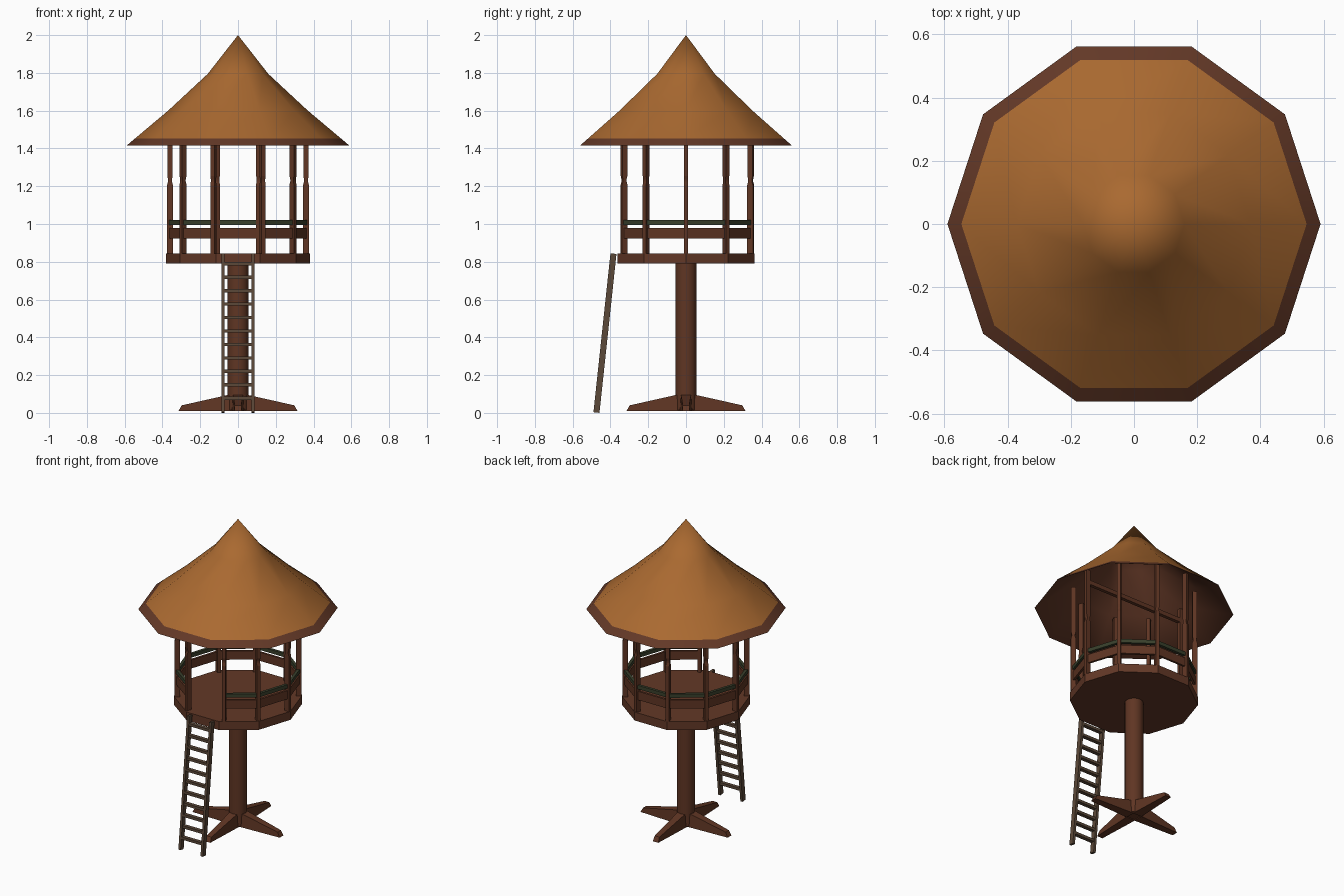
import bpy, bmesh, math
from mathutils import Vector

if "Cube" in bpy.data.objects:
    bpy.data.objects.remove(bpy.data.objects["Cube"])

def material(name, rgb):
    m = bpy.data.materials.new(name)
    m.diffuse_color = (*rgb, 1)
    m.use_nodes = True
    m.node_tree.nodes["Principled BSDF"].inputs["Base Color"].default_value = m.diffuse_color
    return m

THATCH = material("thatch_orange", (0.40, 0.142, 0.030))
TRIM = material("trim_brown", (0.125, 0.040, 0.020))
WOOD = material("wood_brown", (0.115, 0.036, 0.017))
LADDER = material("ladder_grey_brown", (0.105, 0.065, 0.040))
RAIL = material("rail_green", (0.040, 0.050, 0.024))

def finish(name, bm, mats, smooth=None, normals=True):
    if normals:
        bmesh.ops.recalc_face_normals(bm, faces=bm.faces)
    me = bpy.data.meshes.new(name)
    bm.to_mesh(me)
    bm.free()
    for m in mats:
        me.materials.append(m)
    ob = bpy.data.objects.new(name, me)
    bpy.context.collection.objects.link(ob)
    if smooth:
        bpy.context.view_layer.objects.active = ob
        ob.select_set(True)
        bpy.ops.object.shade_smooth_by_angle(angle=math.radians(smooth))
        ob.select_set(False)
    return ob

def loft(bm, rings, caps=True):
    """Skin a list of equally long point rings."""
    vs = [[bm.verts.new(p) for p in r] for r in rings]
    n = len(vs[0])
    for a, b in zip(vs, vs[1:]):
        for i in range(n):
            j = (i + 1) % n
            bm.faces.new((a[i], a[j], b[j], b[i]))
    if caps:
        bm.faces.new(vs[0][::-1])
        bm.faces.new(vs[-1])
    return vs

def circle(r, z, n):
    return [(r * math.cos(2 * math.pi * i / n), r * math.sin(2 * math.pi * i / n), z)
            for i in range(n)]

def beam(name, a, b, width, height, mat, side=None):
    """Box from a to b; side is its width direction."""
    a, b = Vector(a), Vector(b)
    d = (b - a).normalized()
    s = Vector(side) if side else d.cross(Vector((0, 0, 1))).normalized()
    u = s.cross(d).normalized()
    bm = bmesh.new()
    loft(bm, [[p + s * i * width / 2 + u * j * height / 2
               for i, j in ((-1, -1), (1, -1), (1, 1), (-1, 1))] for p in (a, b)])
    return finish(name, bm, [mat])

# Roof: ten-sided thatch shell with a brown rim and a brown inside
profile = [(0.59, 1.415), (0.546, 1.452), (0.37, 1.60), (0.16, 1.795)]
bm = bmesh.new()
outer = loft(bm, [circle(r, z, 10) for r, z in profile], caps=False)
apex = bm.verts.new((0, 0, 2.0))
for i in range(10):
    bm.faces.new((outer[-1][i], outer[-1][(i + 1) % 10], apex))
for f in bm.faces:
    f.material_index = 1 if f.calc_center_median().z < 1.452 else 0
outer_faces = set(bm.faces)
under = [(0.588, 1.415), (0.37, 1.587), (0.16, 1.78)]
inner = loft(bm, [circle(r, z, 10) for r, z in under], caps=False)
tip = bm.verts.new((0, 0, 1.98))
for i in range(10):
    bm.faces.new((inner[-1][i], inner[-1][(i + 1) % 10], tip))
    j = (i + 1) % 10
    bm.faces.new((outer[0][i], outer[0][j], inner[0][j], inner[0][i]))
for f in bm.faces:
    if f not in outer_faces:
        f.material_index = 1
finish("roof", bm, [THATCH, TRIM], smooth=50)

# Platform
bm = bmesh.new()
loft(bm, [circle(0.38, 0.79, 10), circle(0.38, 0.845, 10)])
finish("platform", bm, [TRIM])

# Central trunk
bm = bmesh.new()
loft(bm, [circle(0.055, 0.015, 16), circle(0.055, 0.80, 16)])
finish("trunk", bm, [WOOD], smooth=40)

# Four tapered feet
for k in range(4):
    c, s = math.cos(k * math.pi / 2), math.sin(k * math.pi / 2)
    bm = bmesh.new()
    rings = []
    for r_low, r_top, z_top, w in ((0.03, 0.03, 0.1, 0.032), (0.315, 0.298, 0.04, 0.02)):
        pts = [(r_low, -w, 0.01), (r_low, w, 0.01),
               (r_top, w * 0.85, z_top), (r_top, -w * 0.85, z_top)]
        rings.append([(x * c - y * s, x * s + y * c, z) for x, y, z in pts])
    loft(bm, rings)
    finish(f"foot_{k + 1}", bm, [WOOD])

# Posts on the platform corners, the front pair moved apart for the entrance
spots = [Vector((0.13, -0.328, 0))]
spots += [Vector((0.36 * math.cos(math.radians(a)), 0.36 * math.sin(math.radians(a)), 0))
          for a in range(-36, 217, 36)]
spots.append(Vector((-0.13, -0.328, 0)))
for k, p in enumerate(spots):
    out = p.normalized()
    side = Vector((-out.y, out.x, 0))
    bm = bmesh.new()
    loft(bm, [[p + out * i * w + side * j * 0.011 + Vector((0, 0, z))
               for i, j in ((-1, -1), (1, -1), (1, 1), (-1, 1))]
              for z, w in ((0.84, 0.016), (1.205, 0.016), (1.225, 0.010),
                           (1.235, 0.010), (1.255, 0.0145), (1.56, 0.0145))])
    finish(f"post_{k + 1}", bm, [WOOD])

# Railing: brown board and green handrail, open at the front
for k, (a, b) in enumerate(zip(spots, spots[1:])):
    for label, z, w, h, m in (("rail_board", 0.952, 0.014, 0.056, WOOD),
                              ("handrail", 1.008, 0.018, 0.024, RAIL)):
        up = Vector((0, 0, z))
        beam(f"{label}_{k + 1}", a + up, b + up, w, h, m)

# Cross beam under the roof
beam("roof_beam", (-0.36, 0, 1.48), (0.36, 0, 1.48), 0.022, 0.028, WOOD)

# Leaning ladder
foot, top = Vector((0, -0.474, 0.002)), Vector((0, -0.384, 0.843))
for sx, label in ((-1, "left"), (1, "right")):
    off = Vector((sx * 0.08, 0, 0))
    beam(f"ladder_{label}_rail", foot + off, top + off, 0.016, 0.032, LADDER, side=(1, 0, 0))
for k in range(11):
    p = foot.lerp(top, (0.076 + k * 0.0715) / 0.845)
    beam(f"ladder_rung_{k + 1}", p - Vector((0.075, 0, 0)), p + Vector((0.075, 0, 0)),
         0.024, 0.017, LADDER)
